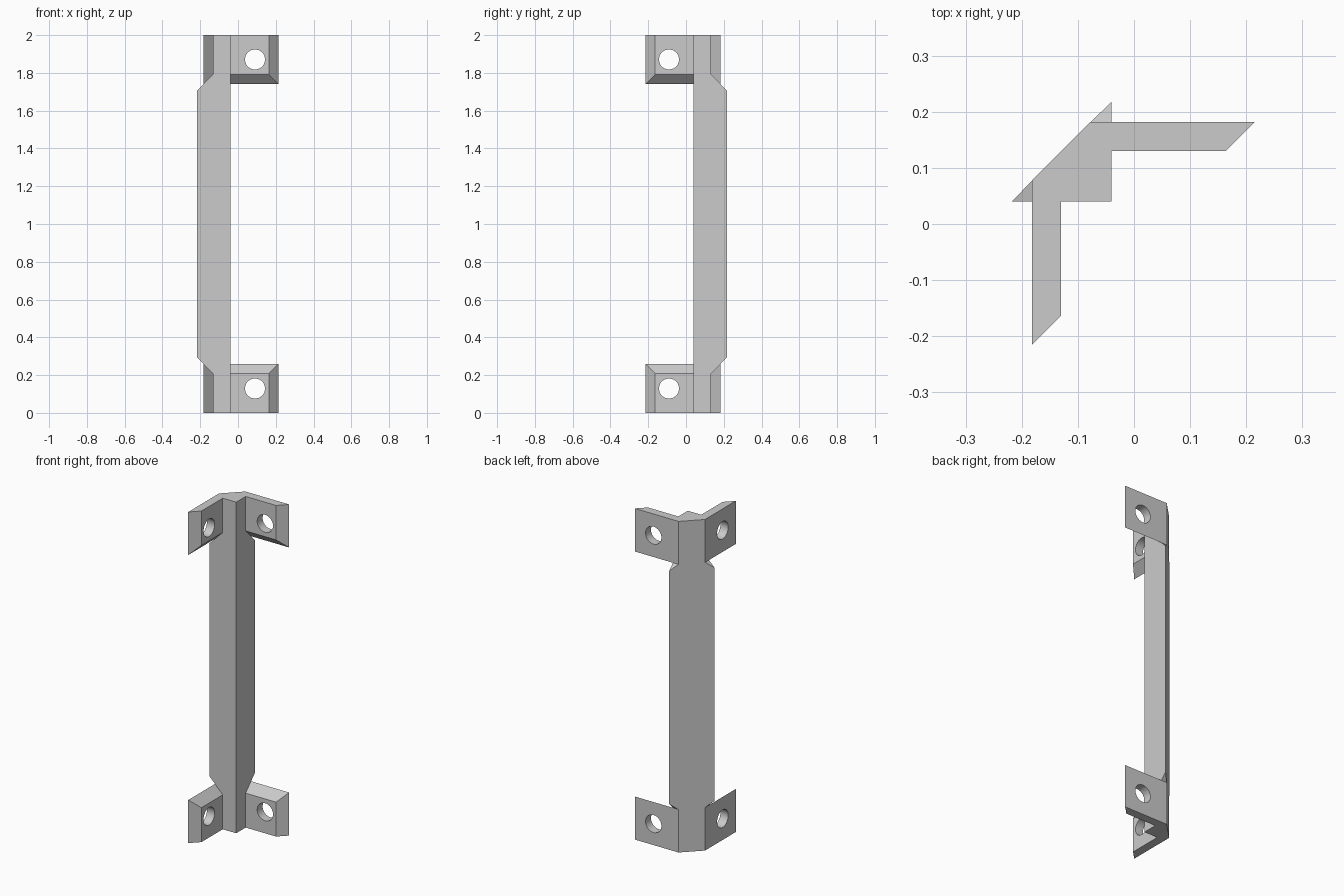
import bpy, bmesh
from mathutils import Matrix, Vector

cube = bpy.data.objects.get("Cube")
if cube:
    bpy.data.objects.remove(cube, do_unlink=True)

grey = bpy.data.materials.new("light_grey")
grey.use_nodes = True
colour = (0.6, 0.6, 0.6, 1)
grey.diffuse_color = colour
grey.node_tree.nodes["Principled BSDF"].inputs["Base Color"].default_value = colour

HEIGHT = 2.0
OUT, IN = -0.182, -0.13        # wall side and room side of a tab
NEAR, TIP = -0.04, -0.218      # room corner and pointed edge of the post
TAB_OUT, TAB_IN = 0.26, 0.208  # tab heights on both sides
SHOULDER = TAB_OUT + OUT - TIP
OFFSET = 0.26                  # the slanted back lies on y = x + OFFSET

# Swaps the two arms of the bracket across its diagonal
SWAP = Matrix(((0, -1, 0, 0), (-1, 0, 0, 0), (0, 0, 1, 0), (0, 0, 0, 1)))
# Swaps the bottom and the top
FLIP = Matrix.Translation((0, 0, HEIGHT)) @ Matrix.Scale(-1, 4, (0, 0, 1))


def make_object(name, bm):
    bmesh.ops.remove_doubles(bm, verts=bm.verts, dist=0.0001)
    bmesh.ops.recalc_face_normals(bm, faces=bm.faces)
    mesh = bpy.data.meshes.new(name)
    bm.to_mesh(mesh)
    bm.free()
    mesh.materials.append(grey)
    obj = bpy.data.objects.new(name, mesh)
    bpy.context.collection.objects.link(obj)
    return obj


def face(bm, points):
    bm.faces.new([bm.verts.new(p) for p in points])


def flipped(points):
    return [FLIP @ Vector(p) for p in reversed(points)]


# Post: triangular bar whose pointed edges taper into a square core at the ends
bm = bmesh.new()
tip, side, corner, back = (TIP, -NEAR), (IN, -NEAR), (NEAR, -NEAR), (IN, -IN)
far_side, far_tip = (NEAR, -IN), (NEAR, -TIP)
front_half = [(*corner, 0), (*side, 0), (*side, TAB_IN), (*tip, SHOULDER)]
front = front_half + flipped(front_half)
taper = [(*tip, SHOULDER), (*side, TAB_IN), (*back, TAB_IN)]
wall = [(*side, 0), (*back, 0), (*back, TAB_IN), (*side, TAB_IN)]
end = [(*p, 0) for p in (corner, side, back, far_side)]
slant_half = [(*far_tip, SHOULDER), (*back, TAB_IN), (*tip, SHOULDER)]
for points in (front, taper, wall, flipped(taper), flipped(wall)):
    face(bm, points)
    face(bm, [SWAP @ Vector(p) for p in points])
face(bm, end)
face(bm, flipped(end))
face(bm, slant_half + flipped(slant_half))
make_object("post", bm)


# Tab: plate with bevelled free edges and a round screw hole
def make_tab(name, matrix):
    bm = bmesh.new()
    for x, y, z in ((OUT, -0.215, TAB_OUT), (IN, -0.163, TAB_IN)):
        for yy in (y, x + OFFSET):
            for zz in (0, z):
                bm.verts.new((x, yy, zz))
    bmesh.ops.convex_hull(bm, input=bm.verts)
    bmesh.ops.dissolve_limit(bm, angle_limit=0.01, verts=bm.verts, edges=bm.edges)
    bm.transform(matrix)
    tab = make_object(name, bm)

    bm = bmesh.new()
    place = Matrix.Translation((IN, -0.09, 0.129)) @ Matrix.Rotation(1.5708, 4, 'Y')
    bmesh.ops.create_cone(bm, cap_ends=True, segments=40, radius1=0.053,
                          radius2=0.053, depth=0.3, matrix=place)
    bm.transform(matrix)
    cutter = make_object(name + "_hole_cutter", bm)
    cutter.hide_render = True
    cutter.hide_viewport = True

    hole = tab.modifiers.new("screw_hole", 'BOOLEAN')
    hole.operation = 'DIFFERENCE'
    hole.solver = 'EXACT'
    hole.object = cutter
    bpy.ops.object.select_all(action='DESELECT')
    bpy.context.view_layer.objects.active = tab
    tab.select_set(True)
    bpy.ops.object.modifier_apply(modifier=hole.name)
    bpy.data.objects.remove(cutter, do_unlink=True)
    bpy.ops.object.shade_smooth_by_angle(angle=0.5)


for level, lift in (("lower", Matrix.Identity(4)), ("upper", FLIP)):
    make_tab(level + "_right_tab", lift)
    make_tab(level + "_back_tab", lift @ SWAP)
